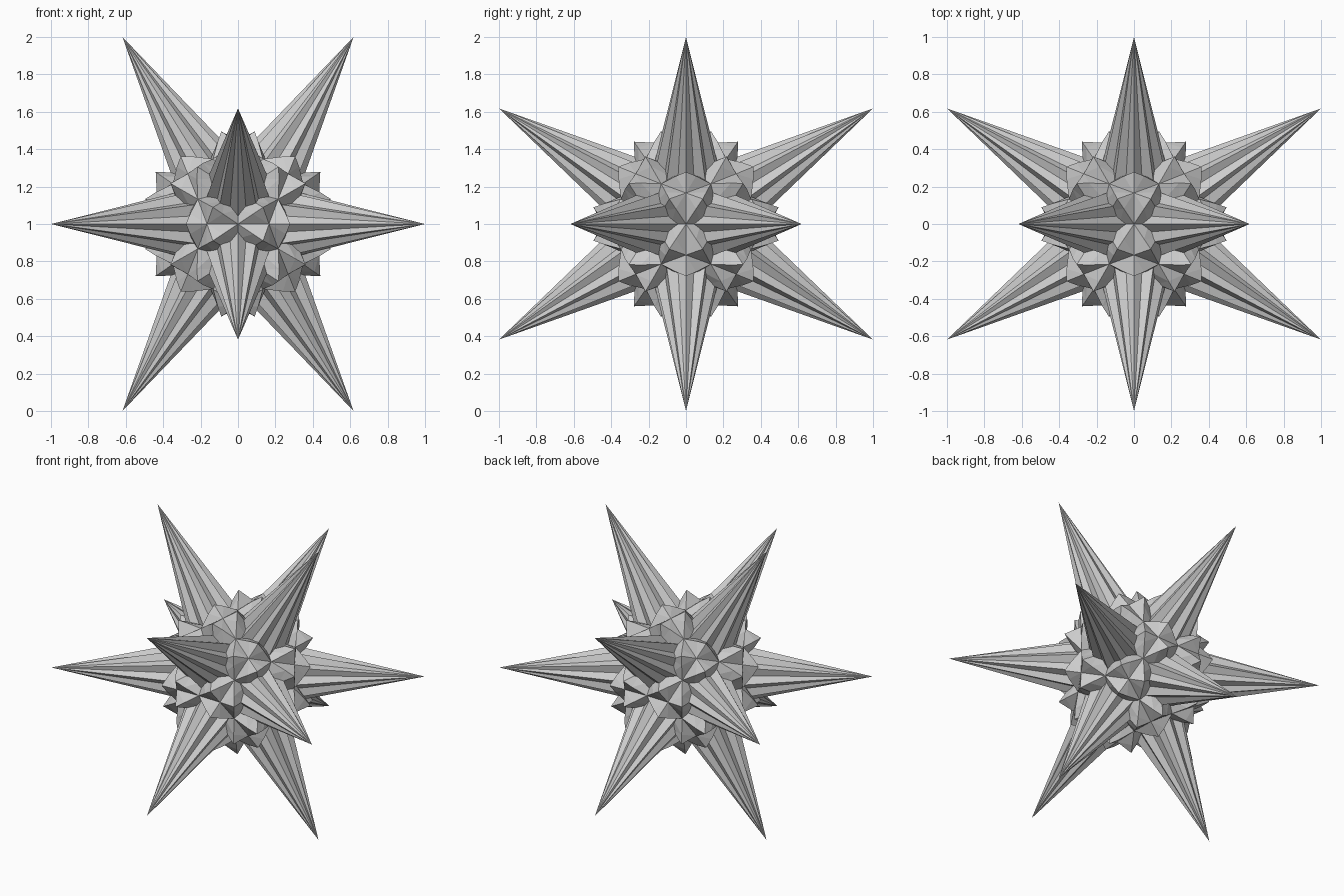
import bpy, bmesh, math
from mathutils import Vector
from itertools import combinations, permutations

if "Cube" in bpy.data.objects:
    bpy.data.objects.remove(bpy.data.objects["Cube"])

G = (math.sqrt(5) - 1) / 2
UP = Vector((0, 0, 1))

# Twelve spike tips on the five-fold axes
tips = []
for s in (1, -1):
    for t in (1, -1):
        tips += [Vector((s * G, 0, t)), Vector((s, t * G, 0)), Vector((0, s, t * G))]
R = tips[0].length


def neighbours(a, b):
    return abs((a - b).length - 2 * G) < 0.01


def side(axis, v):
    # unit direction from the axis towards v
    return (v - axis * v.dot(axis)).normalized()


def finish(bm, name):
    bmesh.ops.remove_doubles(bm, verts=bm.verts, dist=0.0005)
    bmesh.ops.recalc_face_normals(bm, faces=bm.faces)
    me = bpy.data.meshes.new(name)
    bm.to_mesh(me)
    bm.free()
    ob = bpy.data.objects.new(name, me)
    bpy.context.collection.objects.link(ob)
    ob.location = UP
    return ob


# Blocky core: the same five facets repeated in every symmetry wedge
bm = bmesh.new()
for tri in combinations(tips, 3):
    if not all(neighbours(a, b) for a, b in combinations(tri, 2)):
        continue
    f = (tri[0] + tri[1] + tri[2]).normalized()
    for a, b, c in permutations(tri):
        t, e = a.normalized(), (a + b).normalized()
        w, n = side(t, f), side(t, e)
        star, bridge, knob = f * 0.465, e * 0.43, t * 0.468 + w * 0.228
        shoulder = knob.lerp(bridge, 0.4).normalized() * 0.485
        low_w, low_n = t * 0.40 + w * 0.125, t * 0.36 + n * 0.13
        for face in ((star, bridge, shoulder), (star, shoulder, knob),
                     (knob, shoulder, low_w), (shoulder, low_n, low_w),
                     (shoulder, bridge, low_n)):
            bm.faces.new([bm.verts.new(p) for p in face])
finish(bm, "faceted_core")

# Pleated spikes: star-section cones with ten ridges
for i, tip in enumerate(tips):
    t = tip.normalized()
    near = next(p for p in tips if neighbours(p, tip))
    u = side(t, near)
    v = t.cross(u)
    base, length = 0.2, R - 0.2
    bm = bmesh.new()
    apex = bm.verts.new(tip)
    ring = []
    for k in range(20):
        r = length * (0.215 if k % 2 == 0 else 0.172)
        a = math.pi * k / 10
        ring.append(bm.verts.new(t * base + (u * math.cos(a) + v * math.sin(a)) * r))
    for k in range(20):
        bm.faces.new((apex, ring[k], ring[(k + 1) % 20]))
    bm.faces.new(ring)
    finish(bm, f"spike_{i + 1}")
